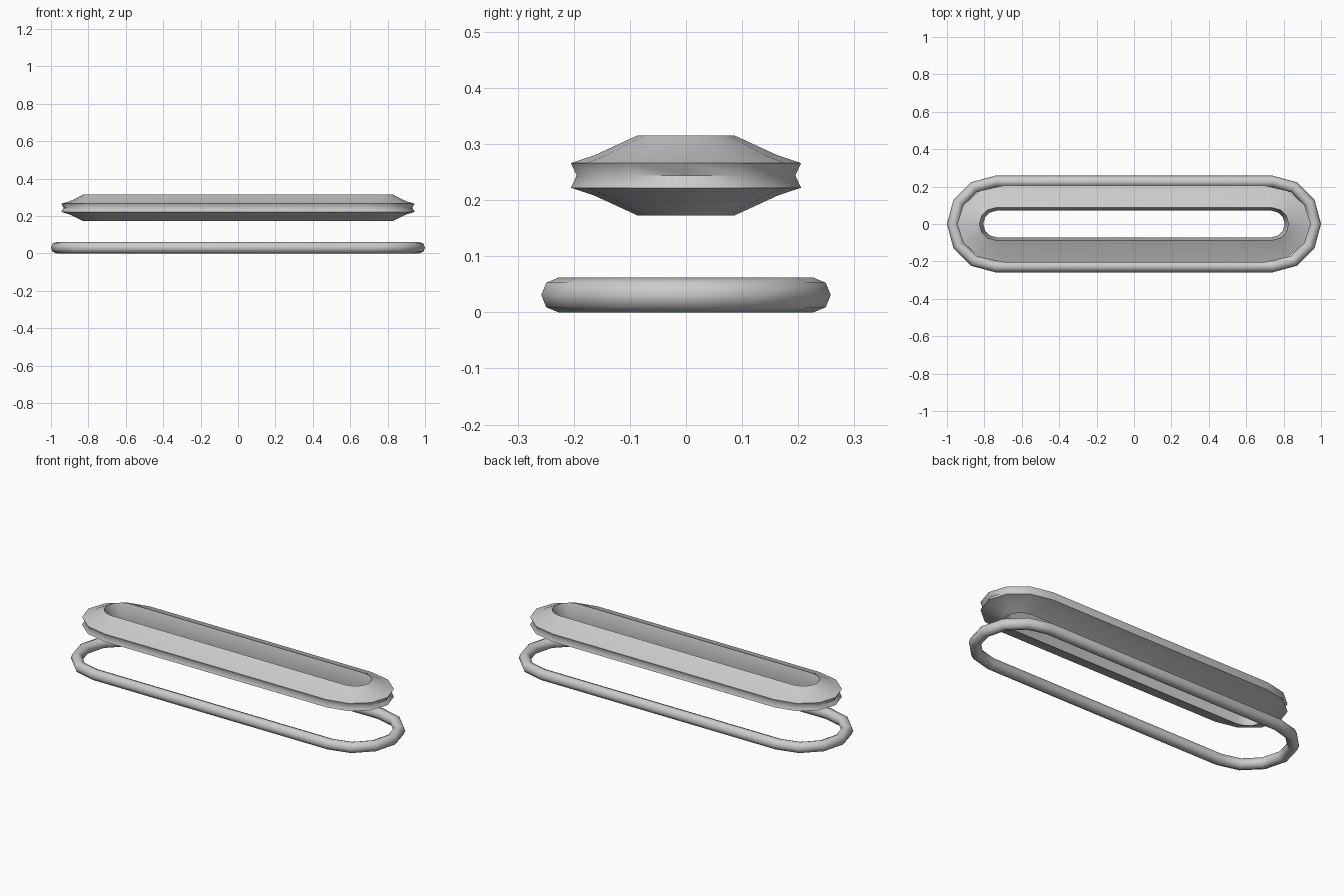
import bpy, bmesh, math

if "Cube" in bpy.data.objects:
    bpy.data.objects.remove(bpy.data.objects["Cube"])

SEG = 6  # facets per rounded end


def loop_part(name, profile):
    """Sweep a closed profile of (corner x, end x, half width, z) around an oblong loop."""
    bm = bmesh.new()
    rings = []
    for cx, ex, r, z in profile:
        ring = []
        for side in (1, -1):
            for i in range(SEG + 1):
                a = -math.pi / 2 + math.pi * i / SEG
                x = cx + (ex - cx) * math.cos(a)
                ring.append(bm.verts.new((side * x, side * r * math.sin(a), z)))
        rings.append(ring)
    n = len(rings[0])
    for k, a in enumerate(rings):
        b = rings[(k + 1) % len(rings)]
        for i in range(n):
            j = (i + 1) % n
            bm.faces.new((a[i], a[j], b[j], b[i]))
    bmesh.ops.recalc_face_normals(bm, faces=bm.faces)
    mesh = bpy.data.meshes.new(name)
    bm.to_mesh(mesh)
    bm.free()
    obj = bpy.data.objects.new(name, mesh)
    bpy.context.collection.objects.link(obj)
    bpy.ops.object.select_all(action='DESELECT')
    obj.select_set(True)
    bpy.context.view_layer.objects.active = obj
    bpy.ops.object.shade_smooth_by_angle(angle=math.radians(55))
    return obj


# Round tube lying on the floor, octagonal cross-section
T, R, C = 0.031, 0.227, 0.742
tube = []
for k in range(8):
    a = k * math.pi / 4
    r = R + T * math.cos(a)
    tube.append((C, C + r, r, T + T * math.sin(a)))
loop_part("lower_ring", tube)

# Grooved collar floating above: sloped top and bottom, notched rim, open centre
M = 0.244
upper = [(0.74, 0.827, 0.087, 0.071), (0.715, 0.898, 0.163, 0.036),
         (0.70, 0.945, 0.205, 0.022)]
collar = [(c, e, r, M + h) for c, e, r, h in upper]
collar.append((0.70, 0.932, 0.195, M))
collar += [(c, e, r, M - h) for c, e, r, h in reversed(upper)]
collar.append((0.735, 0.806, 0.071, M))
loop_part("grooved_collar", collar)
